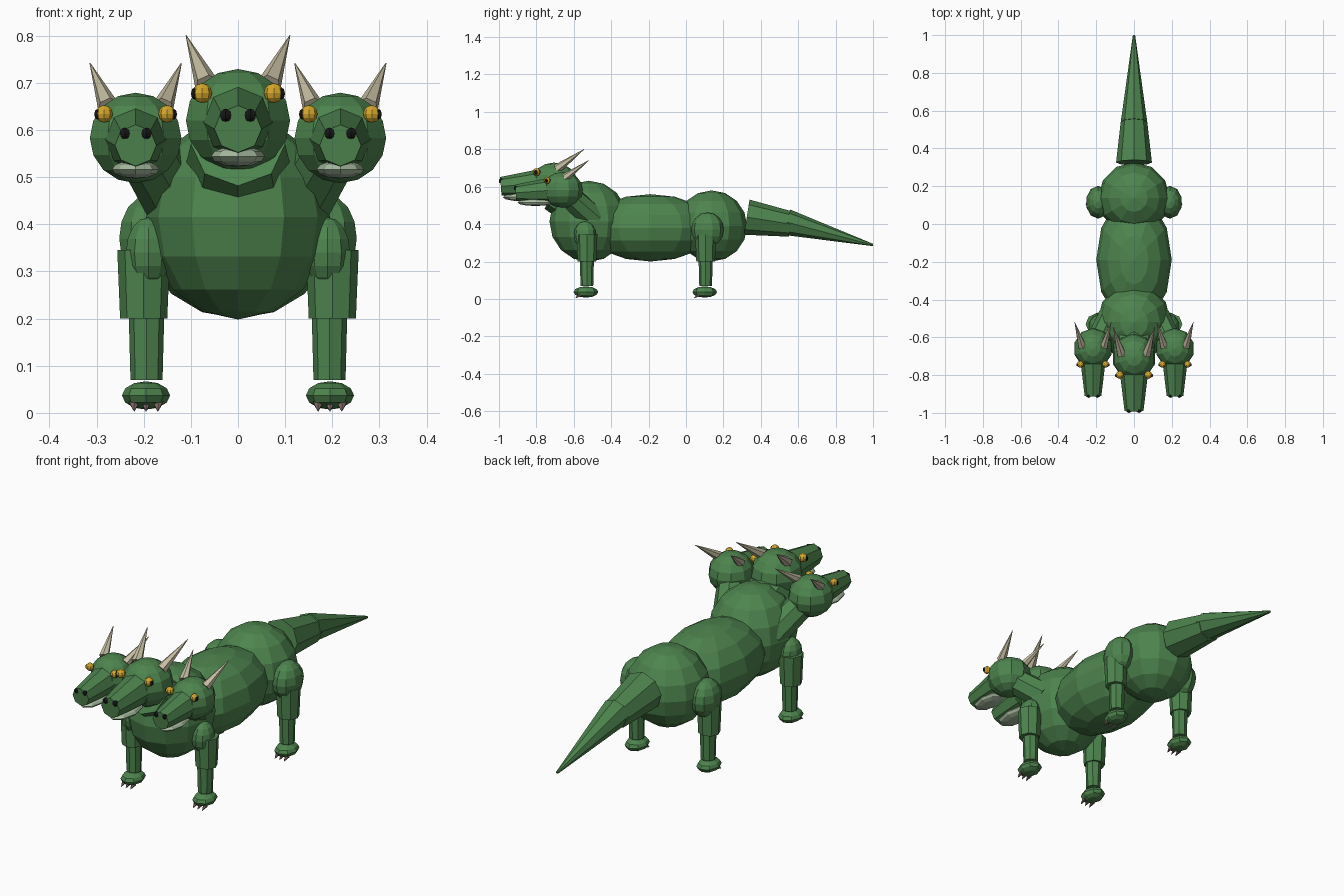
import bpy
from mathutils import Vector

cube = bpy.data.objects.get("Cube")
if cube:
    bpy.data.objects.remove(cube, do_unlink=True)


def material(name, rgb):
    mat = bpy.data.materials.new(name)
    mat.use_nodes = True
    mat.diffuse_color = (*rgb, 1)
    bsdf = next(n for n in mat.node_tree.nodes if n.type == 'BSDF_PRINCIPLED')
    bsdf.inputs["Base Color"].default_value = (*rgb, 1)
    return mat


GREEN = material("scale green", (0.075, 0.23, 0.076))
JAW = material("pale jaw", (0.4, 0.52, 0.36))
HORN = material("bone horn", (0.56, 0.51, 0.36))
EYE = material("amber eye", (0.66, 0.39, 0.025))
BLACK = material("black", (0.008, 0.008, 0.008))
CLAW = material("brown claw", (0.22, 0.15, 0.13))


def finish(name, mat):
    ob = bpy.context.object
    ob.name = name
    ob.data.materials.append(mat)
    return ob


def ball(name, center, radii, mat=GREEN, segments=10, rings=8):
    bpy.ops.mesh.primitive_uv_sphere_add(segments=segments, ring_count=rings, radius=1, location=center)
    bpy.context.object.scale = radii
    return finish(name, mat)


def limb(name, start, end, r1, r2, mat=GREEN, sides=8):
    """Tapered prism running from start to end."""
    a, b = Vector(start), Vector(end)
    bpy.ops.mesh.primitive_cone_add(vertices=sides, radius1=r1, radius2=r2,
                                    depth=(b - a).length, location=(a + b) / 2)
    bpy.context.object.rotation_euler = (b - a).to_track_quat('Z', 'Y').to_euler()
    return finish(name, mat)


# Torso
ball("chest", (0, -0.52, 0.415), (0.195, 0.21, 0.217), segments=12)
ball("belly", (0, -0.19, 0.38), (0.2, 0.34, 0.18), segments=12)
ball("hips", (0, 0.137, 0.39), (0.19, 0.19, 0.19), segments=12)

# Tail
limb("tail_base", (0, 0.325, 0.437), (0, 0.56, 0.4), 0.095, 0.068)
limb("tail_tip", (0, 0.54, 0.41), (0, 1.0, 0.288), 0.07, 0.006)


def leg(prefix, side, y, hip, hip_radii):
    x = side * 0.2
    ball(prefix + "_shoulder", (side * hip[0], hip[1], hip[2]), hip_radii)
    limb(prefix + "_upper_leg", (x, y, 0.2), (x, y, 0.345), 0.05, 0.056)
    limb(prefix + "_lower_leg", (side * 0.194, y, 0.07), (side * 0.194, y, 0.22), 0.034, 0.038)
    ball(prefix + "_foot", (side * 0.195, y - 0.005, 0.037), (0.051, 0.066, 0.03), segments=8, rings=6)
    for i in (-1, 0, 1):
        cx = side * 0.195 + i * 0.025
        limb(f"{prefix}_claw_{i + 2}", (cx, y - 0.035, 0.022), (cx, y - 0.062, 0.004),
             0.012, 0.001, CLAW, 5)


for word, s in (("left", 1), ("right", -1)):
    leg("front_" + word, s, -0.53, (0.19, -0.54, 0.34), (0.05, 0.06, 0.075))
    leg("rear_" + word, s, 0.105, (0.19, 0.115, 0.37), (0.065, 0.087, 0.092))


def head(prefix, center, k):
    """One horned head; k is its size."""
    c = Vector(center)

    def at(x, y, z):
        return c + Vector((x, y, z)) * k

    def size(*r):
        return [v * k for v in r]

    ball(prefix + "_skull", c, size(0.116, 0.124, 0.109))
    limb(prefix + "_snout", at(0, -0.04, 0), at(0, -0.285, -0.018), 0.08 * k, 0.05 * k)
    ball(prefix + "_jaw", at(0, -0.165, -0.076), size(0.057, 0.11, 0.022), JAW, 8, 6)
    for word, s in (("left", 1), ("right", -1)):
        ball(f"{prefix}_{word}_eye", at(s * 0.076, -0.094, 0.058), size(0.021, 0.021, 0.021), EYE, 8, 6)
        ball(f"{prefix}_{word}_pupil", at(s * 0.092, -0.097, 0.057), size(0.009, 0.01, 0.013), BLACK, 6, 4)
        ball(f"{prefix}_{word}_nostril", at(s * 0.026, -0.283, 0.011), size(0.014, 0.013, 0.014), BLACK, 6, 6)
        limb(f"{prefix}_{word}_horn", at(s * 0.066, 0.015, 0.075), at(s * 0.11, 0.16, 0.18),
             0.026 * k, 0.001, HORN, 6)


# Necks and heads
limb("middle_neck", (0, -0.52, 0.47), (0, -0.71, 0.57), 0.125, 0.1)
head("middle", (0, -0.705, 0.62), 1)
for word, s in (("left", 1), ("right", -1)):
    limb(word + "_neck", (s * 0.12, -0.49, 0.43), (s * 0.21, -0.66, 0.58), 0.07, 0.062)
    head(word, (s * 0.217, -0.66, 0.583), 0.88)
